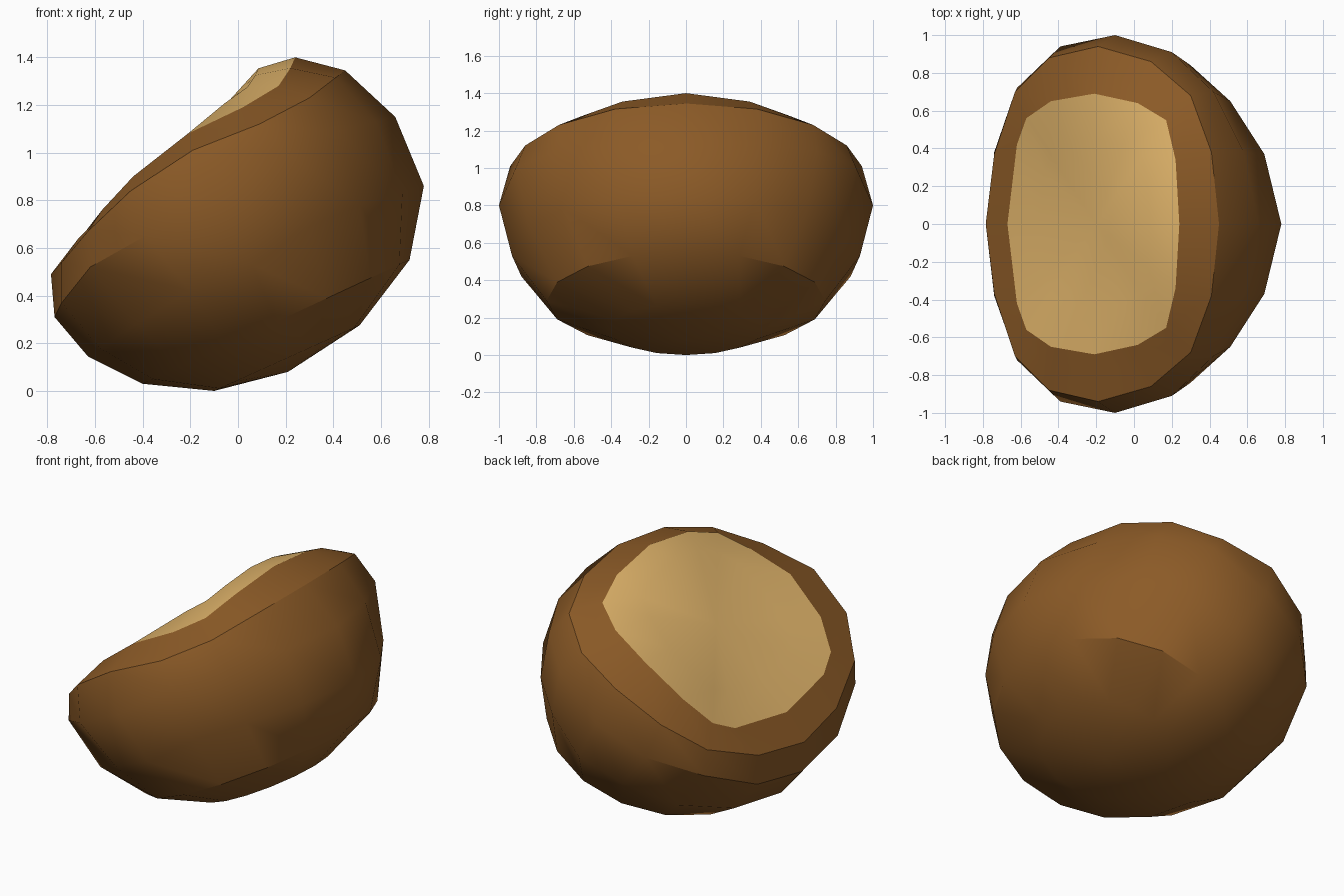
import bpy, bmesh, math

cube = bpy.data.objects.get("Cube")
if cube:
    bpy.data.objects.remove(cube, do_unlink=True)

SIDES = 16


def make_material(name, colour):
    mat = bpy.data.materials.new(name)
    mat.use_nodes = True
    mat.diffuse_color = colour
    node = next(n for n in mat.node_tree.nodes if n.type == "BSDF_PRINCIPLED")
    node.inputs["Base Color"].default_value = colour
    node.inputs["Roughness"].default_value = 0.8
    return mat


def mirrored_loop(half):
    """Complete a half outline, running from +x to -x, across the y = 0 plane."""
    return list(half) + [(x, -y, z) for x, y, z in half[-2:0:-1]]


def tilted_ellipse(high, low, width):
    """Loop spanning two (x, z) end points, with the given half width in y."""
    loop = []
    for i in range(SIDES):
        angle = math.tau * i / SIDES
        t = (1 + math.cos(angle)) / 2
        loop.append((low[0] + t * (high[0] - low[0]),
                     width * math.sin(angle),
                     low[1] + t * (high[1] - low[1])))
    return loop


def loft(name, loops, mat, pole=None, flip=False):
    """Bridge matching loops in order and, if given, close the last on a pole."""
    bm = bmesh.new()
    rings = [[bm.verts.new(p) for p in loop] for loop in loops]
    tip = bm.verts.new(pole) if pole else None
    for i in range(SIDES):
        j = (i + 1) % SIDES
        for a, b in zip(rings, rings[1:]):
            bm.faces.new((a[i], b[i], b[j], a[j]))
        if tip:
            bm.faces.new((rings[-1][i], tip, rings[-1][j]))
    if flip:
        bmesh.ops.reverse_faces(bm, faces=bm.faces[:])
    mesh = bpy.data.meshes.new(name)
    bm.to_mesh(mesh)
    bm.free()
    mesh.materials.append(mat)
    obj = bpy.data.objects.new(name, mesh)
    bpy.context.collection.objects.link(obj)
    bpy.ops.object.select_all(action="DESELECT")
    bpy.context.view_layer.objects.active = obj
    obj.select_set(True)
    bpy.ops.object.shade_smooth_by_angle(angle=math.radians(32))


# Edge of the pale cut surface
flesh_edge = mirrored_loop([
    (.24, 0, 1.4), (.22, .34, 1.355), (.17, .55, 1.28), (.02, .64, 1.19),
    (-.21, .69, 1.08), (-.44, .65, .9), (-.57, .56, .76), (-.62, .42, .69),
    (-.67, 0, .64)])

# Outer corner of the bevelled rim
rim_edge = mirrored_loop([
    (.45, 0, 1.345), (.41, .38, 1.315), (.3, .68, 1.23), (.09, .86, 1.12),
    (-.19, .94, 1.01), (-.45, .88, .84), (-.63, .7, .67), (-.74, .37, .54),
    (-.785, 0, .49)])

# Widest line of the husk
belly = mirrored_loop([
    (.66, 0, 1.15), (.58, .38, 1.13), (.42, .7, 1.09), (.2, .91, 1),
    (-.1, 1, .8), (-.39, .94, .65), (-.62, .72, .52), (-.74, .38, .37),
    (-.77, 0, .31)])

# Lower flank, drawn in slightly on the high side
flank = mirrored_loop([
    (.78, 0, .86), (.69, .37, .83), (.51, .65, .78), (.3, .84, .69),
    (.06, .93, .53), (-.2, .88, .42), (-.43, .69, .28), (-.58, .37, .18),
    (-.63, 0, .145)])

# Rounded underside, as tilted ellipses closing on a pole
underside = [
    tilted_ellipse((.72, .55), (-.4, .03), .745),
    tilted_ellipse((.51, .275), (-.1, 0), .41)]

# Gently swollen inner loop of the flesh, raised on its high side
centre = (-.2, 0, 1.04)
flesh_inner = []
for i, point in enumerate(flesh_edge):
    x, y, z = (c + .65 * (p - c) for p, c in zip(point, centre))
    lift = max(0, min(.08, .18 * math.cos(math.tau * i / SIDES)))
    flesh_inner.append((x, y, z + lift))

brown = make_material("husk brown", (.26, .103, .02, 1))
cream = make_material("pale flesh", (.72, .44, .14, 1))

loft("rim", [flesh_edge, rim_edge], brown)
loft("husk", [rim_edge, belly, flank] + underside, brown, pole=(.21, 0, .08))
loft("flesh", [flesh_edge, flesh_inner], cream, pole=centre, flip=True)
